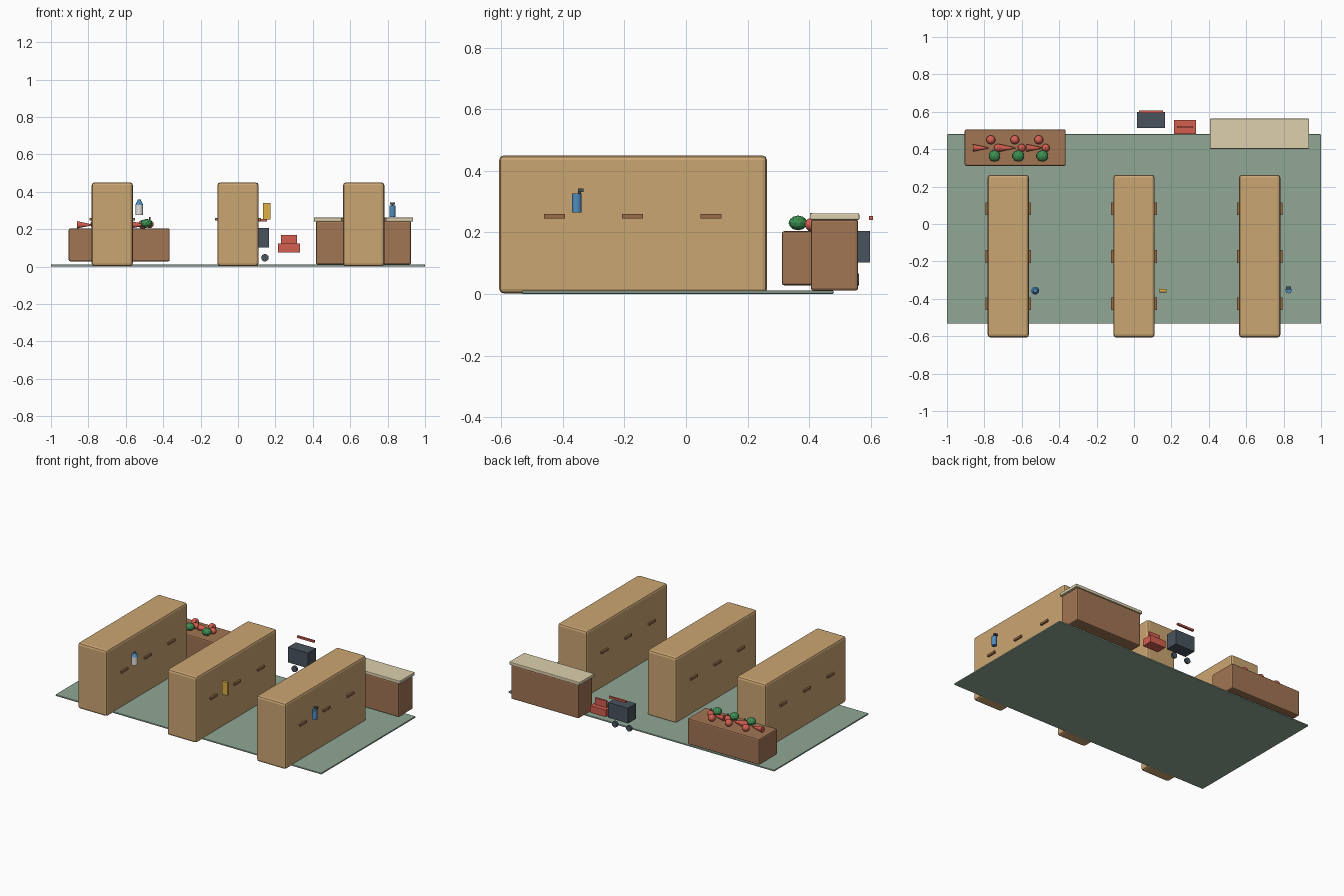
import bpy, math
from mathutils import Vector

if "Cube" in bpy.data.objects:
    bpy.data.objects.remove(bpy.data.objects["Cube"])


def mat(name, r, g, b):
    m = bpy.data.materials.new(name)
    m.diffuse_color = [(c / 255) ** 2.2 for c in (r, g, b)] + [1]
    m.use_nodes = True
    m.node_tree.nodes["Principled BSDF"].inputs["Base Color"].default_value = m.diffuse_color
    return m


WOOD = mat("tan_wood", 202, 164, 114)
BROWN = mat("brown_wood", 160, 116, 84)
TRIM = mat("dark_wood", 152, 108, 72)
CREAM = mat("cream", 220, 206, 172)
GREEN = mat("floor_green", 142, 166, 148)
RED = mat("red", 210, 95, 82)
LEAF = mat("leaf_green", 62, 140, 82)
DARK = mat("dark_grey", 74, 84, 94)
BLUE = mat("blue", 80, 140, 190)
WHITE = mat("white", 225, 225, 220)
YELLOW = mat("yellow", 220, 175, 70)


def finish(name, m, bevel=0, smooth=False, segments=2):
    o = bpy.context.object
    o.name = name
    o.data.materials.append(m)
    if bevel:
        b = o.modifiers.new("bevel", 'BEVEL')
        b.width, b.segments = bevel, segments
    if smooth:
        bpy.ops.object.shade_smooth_by_angle(angle=math.radians(40))
    return o


def box(name, lo, hi, m, bevel=0):
    lo, hi = Vector(lo), Vector(hi)
    bpy.ops.mesh.primitive_cube_add(size=1, location=(lo + hi) / 2)
    bpy.context.object.scale = hi - lo
    bpy.ops.object.transform_apply(location=False, rotation=False, scale=True)
    return finish(name, m, bevel)


def cone(name, loc, r1, r2, depth, m, rot=(0, 0, 0), sides=16):
    bpy.ops.mesh.primitive_cone_add(vertices=sides, radius1=r1, radius2=r2, depth=depth,
                                    location=loc, rotation=rot)
    return finish(name, m, smooth=True)


def ball(name, loc, r, m):
    bpy.ops.mesh.primitive_uv_sphere_add(segments=16, ring_count=10, radius=r, location=loc)
    return finish(name, m, smooth=True)


# Floor
box("floor", (-1, -0.533, 0), (1, 0.48, 0.012), GREEN, 0.005)

# Three aisle shelves with shelf-edge strips on both sides
for i, x in enumerate((-0.672, 0, 0.672)):
    box(f"aisle_shelf_{i}", (x - 0.11, -0.607, 0.002), (x + 0.11, 0.263, 0.45), WOOD, 0.015)
    for j, y in enumerate((-0.427, -0.174, 0.081)):
        box(f"shelf_strip_{i}_{j}", (x - 0.122, y - 0.034, 0.246), (x + 0.122, y + 0.034, 0.26), TRIM)

# Goods beside the aisles: milk bottle, carton, spray bottle
cone("milk_bottle", (-0.528, -0.356, 0.3025), 0.02, 0.02, 0.055, WHITE)
cone("milk_shoulder", (-0.528, -0.356, 0.34), 0.021, 0.011, 0.02, BLUE)
cone("milk_cap", (-0.528, -0.356, 0.354), 0.009, 0.009, 0.008, BLUE)
box("carton", (0.134, -0.365, 0.251), (0.175, -0.347, 0.341), YELLOW, 0.002)
cone("spray_bottle", (0.826, -0.355, 0.296), 0.016, 0.016, 0.062, BLUE)
cone("spray_neck", (0.826, -0.346, 0.33), 0.005, 0.005, 0.01, DARK)
box("spray_head", (0.813, -0.35, 0.331), (0.839, -0.333, 0.343), DARK)

# Checkout counter
box("checkout_body", (0.417, 0.406, 0.011), (0.925, 0.559, 0.242), BROWN, 0.008)
box("checkout_top", (0.406, 0.402, 0.241), (0.936, 0.563, 0.262), CREAM, 0.004)

# Shopping cart
box("cart_basket", (0.016, 0.512, 0.102), (0.166, 0.598, 0.205), DARK)
box("cart_handle", (0.027, 0.594, 0.24), (0.155, 0.607, 0.253), RED)
for s in (-1, 1):
    cone(f"cart_wheel_{s}", (0.091 + s * 0.053, 0.555, 0.047), 0.02, 0.02, 0.014, DARK,
         rot=(math.pi / 2, 0, 0))

# Hand basket
box("hand_basket", (0.214, 0.482, 0.075), (0.332, 0.555, 0.123), RED)
box("hand_basket_handle", (0.23, 0.512, 0.123), (0.316, 0.525, 0.168), RED)

# Produce stand with three columns of produce
box("produce_stand", (-0.905, 0.311, 0.028), (-0.365, 0.506, 0.204), BROWN, 0.008)
for i in range(3):
    dx = i * 0.128
    bpy.ops.mesh.primitive_ico_sphere_add(subdivisions=2, radius=1, location=(-0.746 + dx, 0.364, 0.231))
    bpy.context.object.scale = (0.032, 0.031, 0.024)
    finish(f"cabbage_{i}", LEAF)
    ball(f"tomato_{i}", (-0.765 + dx, 0.45, 0.225), 0.024, RED)
    ball(f"apple_{i}", (-0.728 + dx, 0.407, 0.226), 0.021, RED)
    cone(f"apple_stem_{i}", (-0.728 + dx, 0.407, 0.254), 0.003, 0.003, 0.02, TRIM, sides=8)
    cone(f"carrot_{i}", (-0.82 + i * 0.144, 0.407, 0.223), 0.02, 0.002, 0.084, RED,
         rot=(0, math.pi / 2, 0), sides=12)
